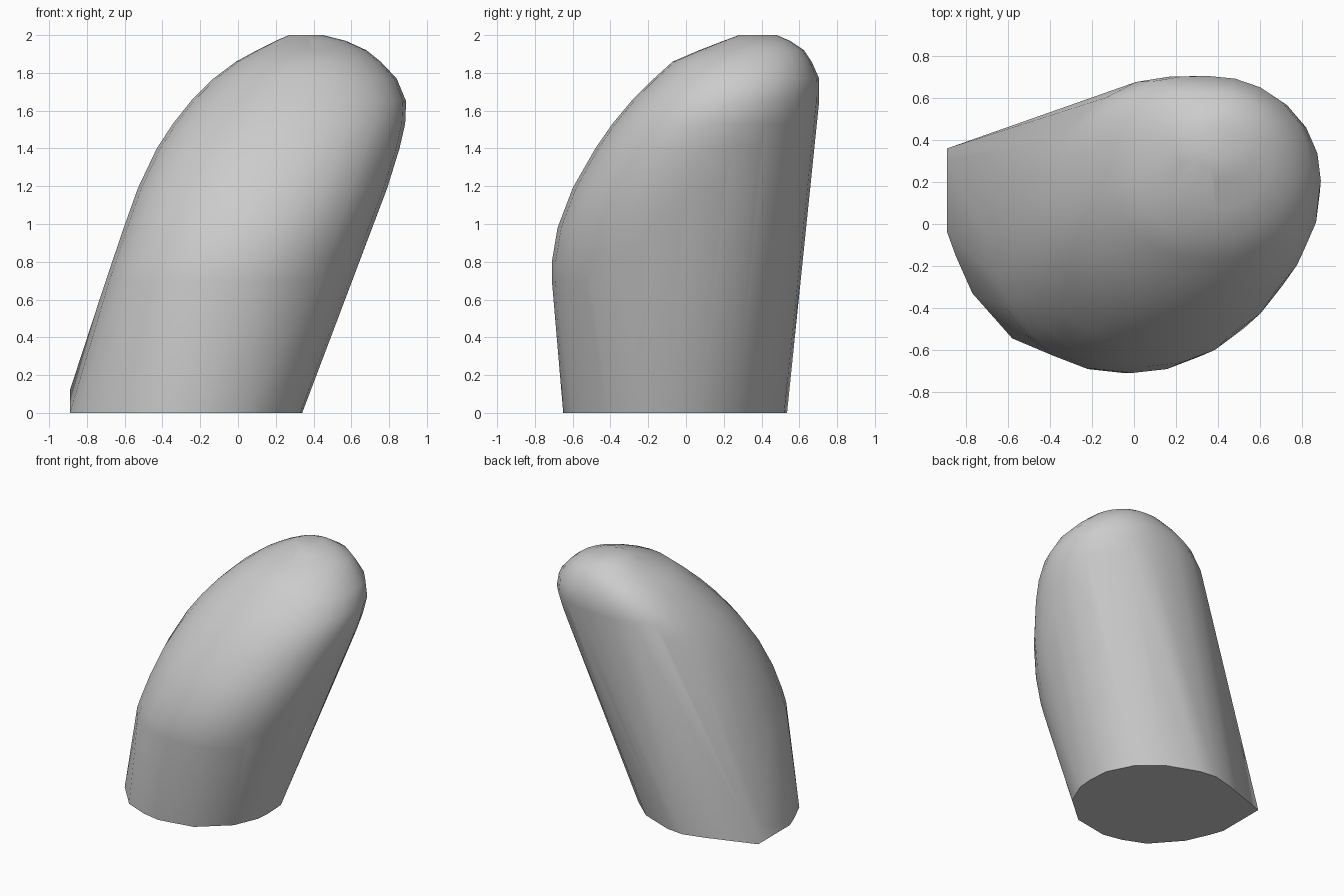
import bpy, bmesh
from math import cos, sin, pi, radians

cube = bpy.data.objects.get("Cube")
if cube:
    bpy.data.objects.remove(cube, do_unlink=True)

# One plain grey
grey = bpy.data.materials.new("plain_grey")
grey.use_nodes = True
grey.diffuse_color = (0.6, 0.6, 0.6, 1)
grey.node_tree.nodes["Principled BSDF"].inputs["Base Color"].default_value = (0.6, 0.6, 0.6, 1)


def section(z, x0, x1, y0, y1, back_power, count=24):
    """Rounded outline at height z; the back right quarter may be boxier."""
    points = []
    for i in range(count):
        c, s = cos(2 * pi * i / count), sin(2 * pi * i / count)
        power = back_power if c < 0 < s else 2.1
        r = (abs(c) ** power + abs(s) ** power) ** (-1 / power)
        points.append(((x0 + x1) / 2 + c * r * (x1 - x0) / 2,
                       (y0 + y1) / 2 + s * r * (y1 - y0) / 2, z))
    return points


# Leaf-shaped foot with one sharp corner
foot = [(-.89, .36), (-.51, .49), (-.34, .535), (-.2, .52), (.06, .42), (.23, .27),
        (.33, .07), (.34, -.1), (.33, -.22), (.25, -.41), (.03, -.6), (-.25, -.65),
        (-.4, -.62), (-.58, -.545), (-.77, -.33), (-.85, -.15), (-.89, -.04)]
points = [(x, y, 0) for x, y in foot]
points += [(-.89, .3, .12), (-.03, .615, 1.72)]

# Leaning shaft and rounded top: z, x range, y range, back roundness
for row in [(.7, -.70, .60, -.71, .603, 2), (.8, -.665, .64, -.71, .613, 2),
            (.98, -.605, .71, -.68, .63, 2.1), (1.19, -.53, .79, -.60, .652, 2.2),
            (1.4, -.43, .855, -.48, .673, 2.5), (1.53, -.345, .885, -.39, .687, 2.7),
            (1.65, -.25, .89, -.29, .705, 3), (1.77, -.13, .84, -.17, .705, 3),
            (1.86, -.01, .755, -.07, .665, 2.7), (1.92, .10, .68, .07, .625, 2.4),
            (1.97, .20, .57, .20, .55, 2.1), (2.0, .27, .45, .28, .48, 2)]:
    points += section(*row)

# Wrap a tight skin round the outlines
bm = bmesh.new()
for p in points:
    bm.verts.new(p)
hull = bmesh.ops.convex_hull(bm, input=bm.verts[:])
inside = {g for g in hull["geom_interior"] + hull["geom_unused"]
          if isinstance(g, bmesh.types.BMVert)}
bmesh.ops.delete(bm, geom=list(inside), context="VERTS")
bmesh.ops.dissolve_limit(bm, angle_limit=radians(0.5), verts=bm.verts[:], edges=bm.edges[:])
bmesh.ops.recalc_face_normals(bm, faces=bm.faces[:])
mesh = bpy.data.meshes.new("leaning_stone")
bm.to_mesh(mesh)
bm.free()
mesh.materials.append(grey)
stone = bpy.data.objects.new("leaning_stone", mesh)
bpy.context.collection.objects.link(stone)

# Smooth skin with a crisp foot edge
bpy.ops.object.select_all(action="DESELECT")
stone.select_set(True)
bpy.context.view_layer.objects.active = stone
bpy.ops.object.shade_smooth_by_angle(angle=radians(40))
